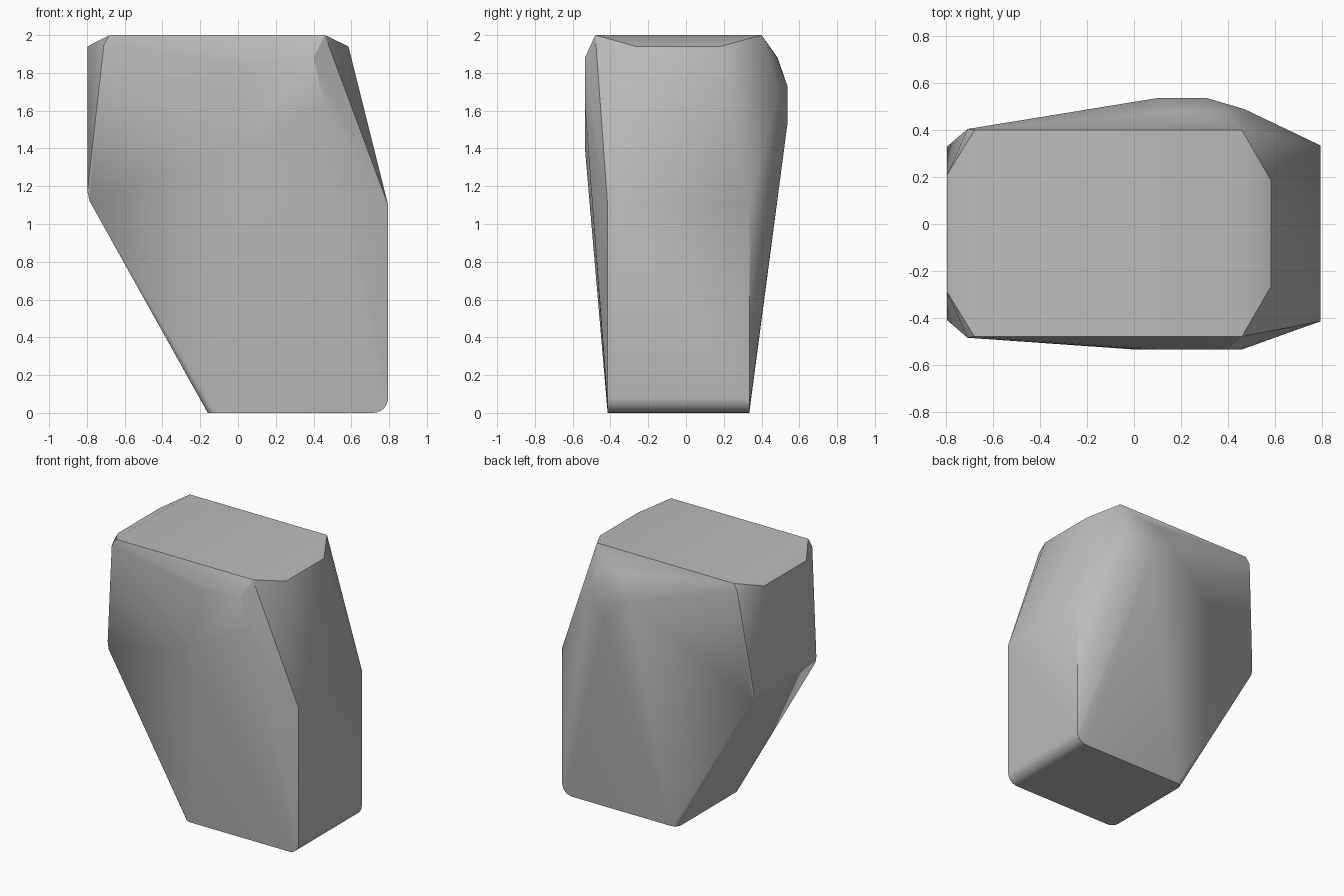
import bpy, bmesh
from math import sin, cos, radians

cube = bpy.data.objects.get("Cube")
if cube:
    bpy.data.objects.remove(cube, do_unlink=True)

FRONT, BACK = -0.415, 0.335
MID = (FRONT + BACK) / 2
HALF = (BACK - FRONT) / 2
points = []


def pair(x, z, half):
    """Add one point on the front and one on the back, about the middle plane."""
    points.extend([(x, MID - half, z), (x, MID + half, z)])


# Flat side and its rounded lower edge
pair(0.795, 1.1, HALF)
for i in range(7):
    a = radians(15 * i)
    pair(0.715 + 0.08 * cos(a), 0.08 - 0.08 * sin(a), HALF)

# Undercut foot with rounded corners
for i in range(5):
    a = radians(22.5 * i)
    pair(-0.11 - 0.05 * cos(a), 0, HALF - 0.05 + 0.05 * sin(a))

# Overhanging side with a softened lower edge
pair(-0.797, 1.17, HALF - 0.005)
pair(-0.785, 1.12, HALF)
pair(-0.797, 1.94, 0.25)

# Crown with clipped corners
pair(-0.68, 2, 0.44)
pair(-0.71, 1.95, 0.445)
pair(0.46, 2, 0.44)
pair(0.585, 1.94, 0.225)

# Front bulge
points += [(x, -0.535, z) for x, z in
           ((0.05, 1.84), (0.12, 1.87), (0.40, 1.88), (0.46, 1.63), (0.0, 1.4))]
# Back bulge
points += [(0.1, 0.537, 1.72), (0.31, 0.537, 1.73), (0.31, 0.537, 1.53),
           (0.2, 0.485, 1.88), (0.38, 0.48, 1.88), (0.47, 0.49, 1.7)]

# Wrap the corner points in one solid stone
bm = bmesh.new()
for p in points:
    bm.verts.new(p)
hull = bmesh.ops.convex_hull(bm, input=bm.verts)
loose = {v for v in hull["geom_interior"] + hull["geom_unused"]
         if isinstance(v, bmesh.types.BMVert)}
bmesh.ops.delete(bm, geom=list(loose), context="VERTS")
bmesh.ops.dissolve_limit(bm, angle_limit=radians(0.5), verts=bm.verts, edges=bm.edges)
bmesh.ops.recalc_face_normals(bm, faces=bm.faces)
mesh = bpy.data.meshes.new("stone_block")
bm.to_mesh(mesh)
bm.free()
stone = bpy.data.objects.new("stone_block", mesh)
bpy.context.collection.objects.link(stone)

# Plain grey stone
grey = bpy.data.materials.new("stone_grey")
grey.use_nodes = True
grey.diffuse_color = (0.5, 0.5, 0.5, 1)
grey.node_tree.nodes["Principled BSDF"].inputs["Base Color"].default_value = (0.5, 0.5, 0.5, 1)
mesh.materials.append(grey)

bpy.ops.object.select_all(action="DESELECT")
stone.select_set(True)
bpy.context.view_layer.objects.active = stone
bpy.ops.object.shade_smooth_by_angle(angle=radians(30))
